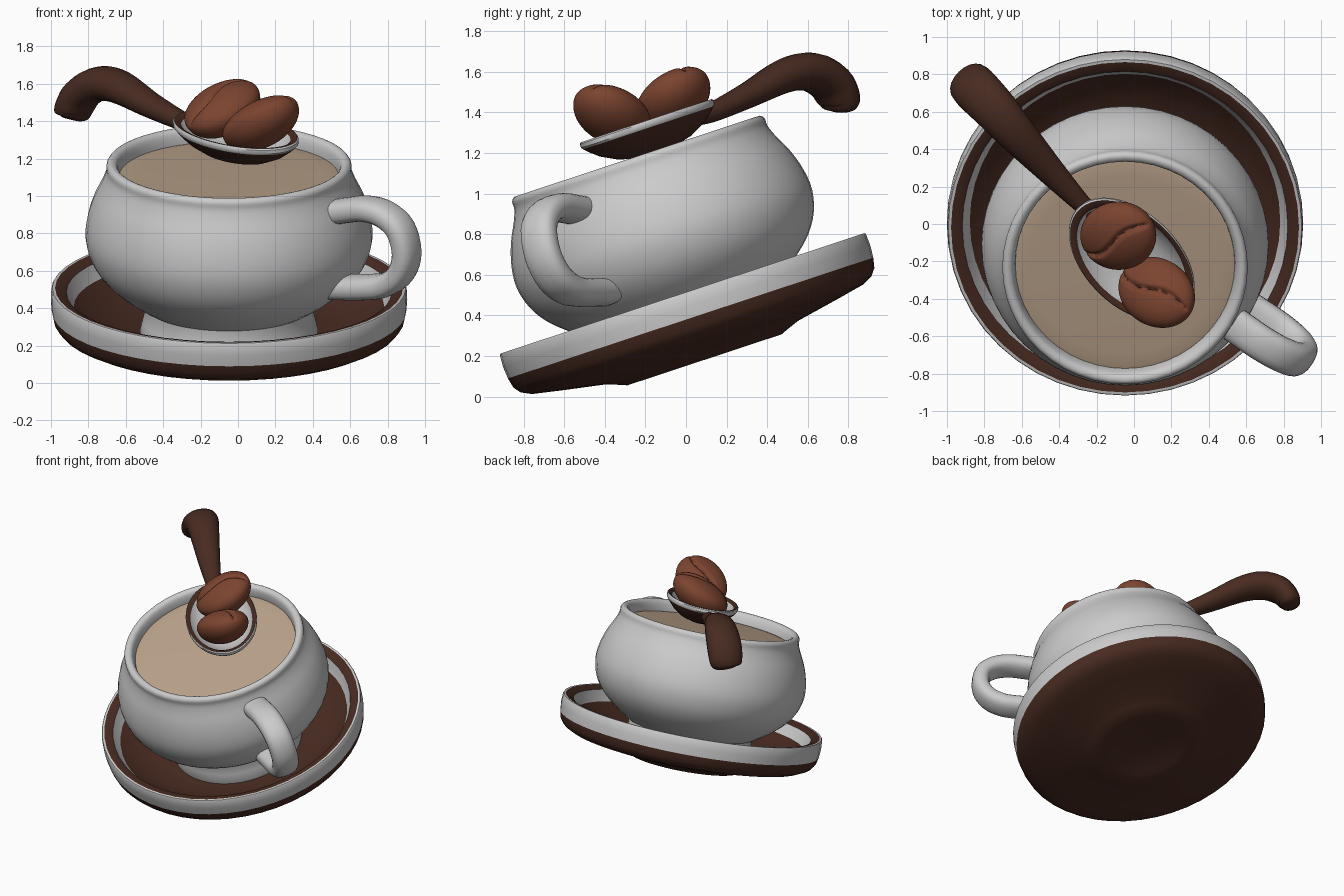
import bpy, bmesh, math
from mathutils import Vector, Matrix

if "Cube" in bpy.data.objects:
    bpy.data.objects.remove(bpy.data.objects["Cube"])

TILT = math.radians(18.3)
ROT = Matrix.Rotation(TILT, 4, 'X')
# Cup axis frame: everything tips forward around x
CUP = ROT @ Matrix.Translation((-0.048, 0.143, 0))


def material(name, rgb):
    m = bpy.data.materials.new(name)
    m.diffuse_color = (*rgb, 1)
    m.use_nodes = True
    m.node_tree.nodes["Principled BSDF"].inputs["Base Color"].default_value = m.diffuse_color
    return m


DARK = material("dark_brown", (0.065, 0.024, 0.015))
BEAN = material("bean_brown", (0.20, 0.058, 0.029))
MILK = material("milky_coffee", (0.50, 0.37, 0.26))


def finish(name, bm, mat=None, angle=40):
    bmesh.ops.recalc_face_normals(bm, faces=bm.faces)
    me = bpy.data.meshes.new(name)
    bm.to_mesh(me)
    bm.free()
    for p in me.polygons:
        p.use_smooth = True
    me.set_sharp_from_angle(angle=math.radians(angle))
    ob = bpy.data.objects.new(name, me)
    bpy.context.collection.objects.link(ob)
    if mat:
        me.materials.append(mat)
    return ob


def spline(pts, n=4):
    """Catmull-Rom through tuples of any length."""
    v = [Vector(p) for p in pts]
    v = [2 * v[0] - v[1]] + v + [2 * v[-1] - v[-2]]
    out = []
    for i in range(1, len(v) - 2):
        a, b, c, d = v[i - 1:i + 3]
        for k in range(n):
            t = k / n
            out.append(0.5 * (2 * b + (c - a) * t + (2 * a - 5 * b + 4 * c - d) * t * t
                              + (3 * b - a - 3 * c + d) * t ** 3))
    return out + [v[-2]]


def lathe(name, profile, mat=None, frame=CUP, sx=1, sy=1, segs=48, angle=40):
    """Revolve (radius, height) points; sx, sy stretch into an ellipse."""
    bm = bmesh.new()
    rings = []
    for r, h in profile:
        if r < 1e-5:
            rings.append([bm.verts.new(frame @ Vector((0, 0, h)))] * segs)
        else:
            rings.append([bm.verts.new(frame @ Vector((
                r * sx * math.cos(math.tau * i / segs),
                r * sy * math.sin(math.tau * i / segs), h))) for i in range(segs)])
    for a, b in zip(rings, rings[1:]):
        for i in range(segs):
            j = (i + 1) % segs
            bm.faces.new(list(dict.fromkeys((a[i], a[j], b[j], b[i]))))
    return finish(name, bm, mat, angle)


def sweep(name, path, side, mat=None, sides=20, power=0.8):
    """Tube along (x, y, z, half_width, half_thickness); width runs along side."""
    bm = bmesh.new()
    pts = spline(path, 4)
    pos = [Vector(p[:3]) for p in pts]
    rings = []
    for i, p in enumerate(pts):
        tan = (pos[min(i + 1, len(pos) - 1)] - pos[max(i - 1, 0)]).normalized()
        w = (side - tan * side.dot(tan)).normalized()
        h = tan.cross(w)
        ring = []
        for k in range(sides):
            c, s = math.cos(math.tau * k / sides), math.sin(math.tau * k / sides)
            c, s = (math.copysign(abs(q) ** power, q) for q in (c, s))
            ring.append(bm.verts.new(pos[i] + w * c * p[3] + h * s * p[4]))
        rings.append(ring)
    for a, b in zip(rings, rings[1:]):
        for k in range(sides):
            j = (k + 1) % sides
            bm.faces.new((a[k], a[j], b[j], b[k]))
    bm.faces.new(rings[0])
    bm.faces.new(rings[-1])
    return finish(name, bm, mat, 60)


# Saucer: dark base, white band, dark rim ring, white inner wall, dark floor
lathe("saucer_base", [(0, .155), (.25, .155), (.29, .143), (.40, .143), (.45, .163), (.5, .181),
                      (.72, .222), (.86, .25), (.91, .275), (.937, .31), (.948, .36)], DARK)
lathe("saucer_band", [(.948, .36), (.953, .42), (.95, .48), (.945, .488), (.93, .488)])
lathe("saucer_rim_ring", [(.93, .488), (.90, .482), (.87, .465)], DARK)
lathe("saucer_inner_wall", [(.87, .465), (.85, .42), (.83, .385)])
lathe("saucer_floor", [(.83, .385), (.77, .335), (.68, .285), (.58, .25), (.48, .235), (0, .235)], DARK)

# Cup with foot, rounded lip and inner wall
lathe("cup_foot", [(.47, .22), (.477, .25), (.462, .31), (.45, .36), (.455, .42), (.40, .44)])
lathe("cup_body", spline([(0, .375), (.40, .385), (.51, .43), (.60, .495), (.68, .57), (.738, .66),
                          (.767, .77), (.758, .88), (.724, .99), (.68, 1.08), (.657, 1.14),
                          (.655, 1.18), (.635, 1.20), (.605, 1.19), (.59, 1.15), (.585, 1.09)], 3),
      angle=70)
lathe("coffee_surface", [(.59, 1.118), (.57, 1.122), (.5, 1.125), (0, 1.125)], MILK)

# Cup handle: a rounded flat loop in a vertical plane through the cup axis
A = math.radians(-32)
loop = [(.62, 1.02), (.74, 1.055), (.86, 1.085), (.98, 1.075), (1.08, 1.01), (1.12, .88),
        (1.085, .76), (.99, .68), (.87, .645), (.76, .625), (.66, .61)]
sweep("cup_handle", [(*(CUP @ Vector((r * math.cos(A), r * math.sin(A), t))), .095, .065)
                     for r, t in loop],
      ROT.to_3x3() @ Vector((-math.sin(A), math.cos(A), 0)))

# Spoon bowl: ellipse lying in the tilted plane
SPOON = ROT @ Matrix.Translation((-0.012, 0.24, 0)) @ Matrix.Rotation(math.radians(133), 4, 'Z')
ell = dict(frame=SPOON, sx=.41, sy=.255)
lathe("spoon_bowl_outside", [(0, 1.185), (.3, 1.19), (.55, 1.213), (.78, 1.255), (.92, 1.295),
                             (.975, 1.315)], DARK, **ell)
lathe("spoon_bowl_band", [(.975, 1.315), (1, 1.325), (1, 1.345), (.98, 1.352)], **ell)
lathe("spoon_rim_ring", [(.98, 1.352), (.93, 1.35), (.87, 1.335)], DARK, **ell)
lathe("spoon_bowl_inside", [(.87, 1.335), (.75, 1.29), (.5, 1.25), (0, 1.235)], **ell)

# Spoon handle widening to a drooping end
sweep("spoon_handle", [(-.23, .06, 1.375, .045, .04), (-.31, .14, 1.405, .055, .05),
                       (-.47, .31, 1.487, .08, .065), (-.63, .485, 1.58, .105, .085),
                       (-.74, .61, 1.60, .12, .092), (-.83, .705, 1.55, .127, .092),
                       (-.875, .75, 1.475, .122, .086), (-.885, .76, 1.43, .105, .072),
                       (-.89, .762, 1.41, .06, .04)],
      ROT.to_3x3() @ Vector((.73, .68, 0)), DARK, power=.95)


# Coffee beans: squashed spheres, flatter on the face, with an S-shaped crease
def bean(name, centre, long_axis, normal, size):
    n = Vector(normal).normalized()
    l = Vector(long_axis)
    l = (l - n * l.dot(n)).normalized()
    m = n.cross(l)
    bm = bmesh.new()
    bmesh.ops.create_icosphere(bm, subdivisions=5, radius=1)
    for v in bm.verts:
        x, y, z = v.co
        if z > 0:
            d = y - .16 * math.sin(math.pi * x)
            z = .75 * z - .22 * math.exp(-(d / .06) ** 2) * min(1, z * 1.5)
        v.co = Vector(centre) + l * x * size[0] + m * y * size[1] + n * z * size[2]
    return finish(name, bm, BEAN, 80)


bean("bean_upper", (-.085, -.065, 1.475), (.787, .337, .517), (-.35, -.45, .82), (.22, .19, .14))
bean("bean_lower", (.12, -.365, 1.40), (.75, -.45, .43), (-.4, .2, .9), (.23, .18, .14))
